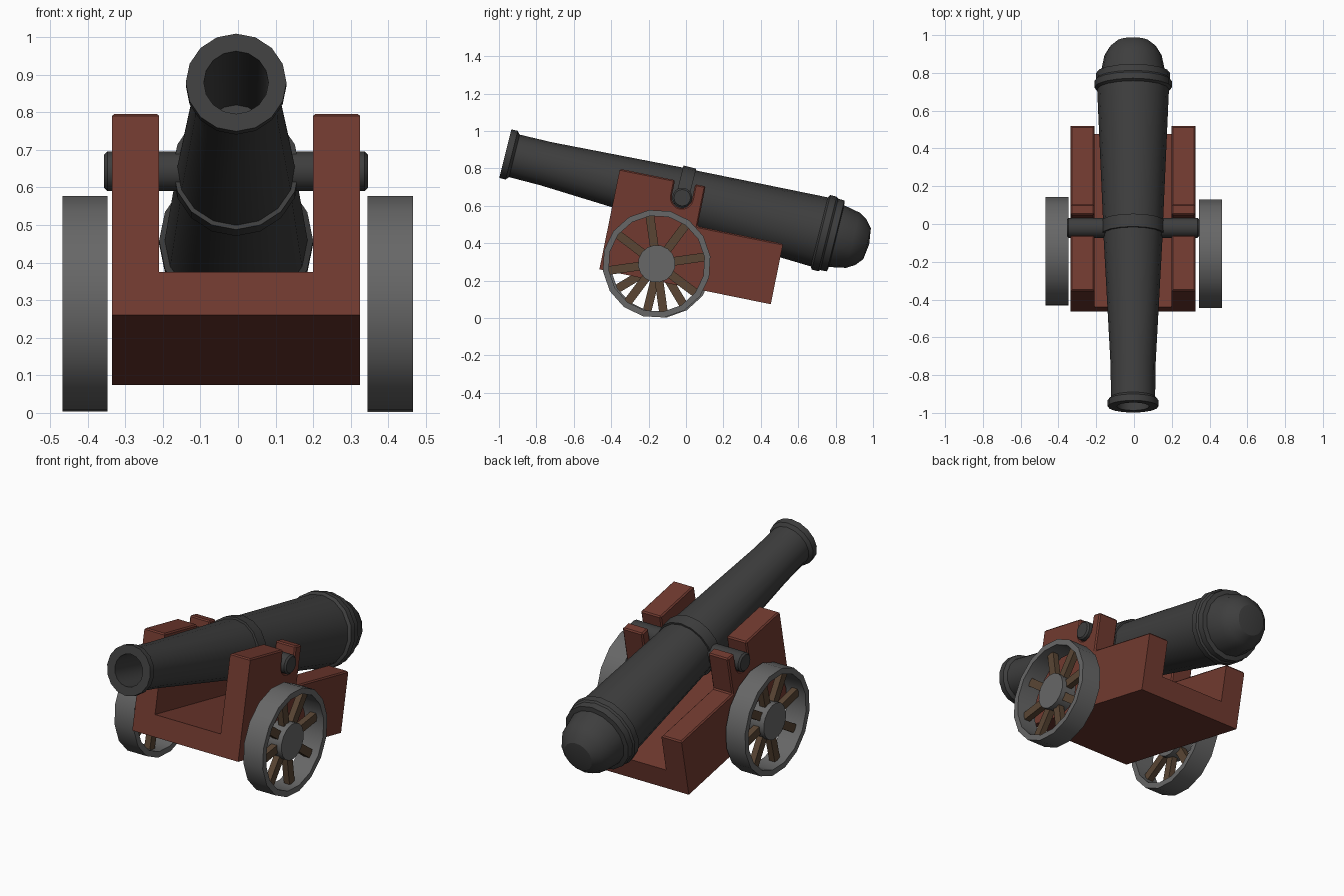
import bpy, bmesh
from math import radians, sin, cos, tau, pi
from mathutils import Matrix, Vector

default = bpy.data.objects.get("Cube")
if default:
    bpy.data.objects.remove(default, do_unlink=True)


def material(name, rgb):
    m = bpy.data.materials.new(name)
    m.use_nodes = True
    m.diffuse_color = (*rgb, 1)
    m.node_tree.nodes["Principled BSDF"].inputs["Base Color"].default_value = (*rgb, 1)
    return m


IRON = material("dark iron", (0.048, 0.048, 0.048))
STEEL = material("grey steel", (0.135, 0.135, 0.135))
RED_WOOD = material("red wood", (0.165, 0.042, 0.029))
BROWN_WOOD = material("brown wood", (0.10, 0.06, 0.034))
CX = -0.005  # centre line of barrel and carriage


def finish(name, bm, mat, matrix, smooth=False):
    bmesh.ops.recalc_face_normals(bm, faces=bm.faces)
    me = bpy.data.meshes.new(name)
    bm.to_mesh(me)
    bm.free()
    me.materials.append(mat)
    ob = bpy.data.objects.new(name, me)
    bpy.context.collection.objects.link(ob)
    ob.matrix_world = matrix
    if smooth:
        bpy.ops.object.select_all(action='DESELECT')
        ob.select_set(True)
        bpy.context.view_layer.objects.active = ob
        bpy.ops.object.shade_smooth_by_angle(angle=radians(30))
    return ob


def lathe(name, profile, mat, matrix, sides=16, closed=False):
    """Revolve (height, radius) points about local z."""
    bm = bmesh.new()
    rings = []
    for h, r in profile:
        count = sides if r > 0 else 1
        rings.append([bm.verts.new((r * cos(tau * j / sides), r * sin(tau * j / sides), h))
                      for j in range(count)])
    pairs = list(zip(rings, rings[1:]))
    if closed:
        pairs.append((rings[-1], rings[0]))
    for a, b in pairs:
        for j in range(sides):
            k = (j + 1) % sides
            corners = [a[j % len(a)], a[k % len(a)], b[k % len(b)], b[j % len(b)]]
            bm.faces.new(list(dict.fromkeys(corners)))
    return finish(name, bm, mat, matrix, True)


def extrude(name, outline, x0, x1, mat, matrix, bevel_above=None):
    """Extrude a (y, z) outline along x, softening edges above a height."""
    bm = bmesh.new()
    face = bm.faces.new([bm.verts.new((x0, y, z)) for y, z in outline])
    ext = bmesh.ops.extrude_face_region(bm, geom=[face])
    moved = [v for v in ext["geom"] if isinstance(v, bmesh.types.BMVert)]
    bmesh.ops.translate(bm, verts=moved, vec=(x1 - x0, 0, 0))
    bmesh.ops.recalc_face_normals(bm, faces=bm.faces)
    if bevel_above is not None:
        edges = [e for e in bm.edges if min(v.co.z for v in e.verts) > bevel_above
                 and e.calc_face_angle(0) > radians(60)]
        bmesh.ops.bevel(bm, geom=edges, offset=0.007, segments=1, affect='EDGES')
    return finish(name, bm, mat, matrix)


# Barrel: bore, muzzle ring, tapering tube, middle band, breech ring, rounded end
barrel_profile = [
    (-0.40, 0), (-0.40, 0.082), (-0.975, 0.086), (-0.975, 0.134), (-0.94, 0.134),
    (-0.925, 0.117), (-0.75, 0.119), (-0.035, 0.157), (-0.035, 0.169), (0.035, 0.169),
    (0.035, 0.159), (0.755, 0.19), (0.765, 0.205), (0.80, 0.205), (0.81, 0.197),
    (0.845, 0.195), (0.85, 0.17), (0.94, 0.152), (0.985, 0.125), (1.018, 0.085), (1.03, 0)]
pivot = Vector((CX, -0.02, 0.643))
lathe("barrel", barrel_profile, IRON,
      Matrix.Translation(pivot) @ Matrix.Rotation(radians(-104), 4, 'X'))

# Trunnion bar with softened ends
across = Matrix.Rotation(radians(90), 4, 'Y')
lathe("trunnion", [(-0.351, 0), (-0.351, 0.044), (-0.342, 0.053),
                   (0.342, 0.053), (0.351, 0.044), (0.351, 0)],
      IRON, Matrix.Translation(pivot) @ across)

# Carriage: tilted bed with two cheeks, each with a round-bottomed trunnion slot
tilt = Matrix.Translation((CX, -0.463, 0.26)) @ Matrix.Rotation(radians(-11.5), 4, 'X')
slot_y, slot_z, slot_r = 0.356, 0.463, 0.055
slot = [(slot_y + slot_r * cos(pi * i / 8), slot_z - slot_r * sin(pi * i / 8)) for i in range(9)]
cheek = ([(0, 0), (0.935, 0), (0.935, 0.33), (0.468, 0.33), (0.468, 0.548),
          (slot_y + slot_r, 0.548)] + slot + [(slot_y - slot_r, 0.548), (0, 0.548)])
for side, x in (("left", 0.2045), ("right", -0.33)):
    extrude(side + "_cheek", cheek, x, x + 0.1255, RED_WOOD, tilt, 0.2)
extrude("bed", [(0, 0), (0.935, 0), (0.935, 0.117), (0, 0.117)],
        -0.2045, 0.2045, RED_WOOD, tilt)


# Wheels: rim hoop, hub and eight spokes
def wheel(side, x, y, turn):
    place = Matrix.Translation((x, y, 0.29))
    spin = place @ Matrix.Rotation(turn, 4, 'X')
    lathe(side + "_wheel_rim", [(-0.06, 0.29), (0.06, 0.29), (0.06, 0.258), (-0.06, 0.258)],
          STEEL, spin @ across, closed=True)
    lathe(side + "_wheel_hub", [(-0.045, 0), (-0.045, 0.1), (0.045, 0.1), (0.045, 0)],
          STEEL, spin @ across)
    bm = bmesh.new()
    for i in range(8):
        m = (Matrix.Rotation(tau * i / 8, 4, 'X') @ Matrix.Translation((0, 0, 0.175))
             @ Matrix.Diagonal((0.035, 0.046, 0.18, 1)))
        bmesh.ops.create_cube(bm, size=1, matrix=m)
    finish(side + "_wheel_spokes", bm, BROWN_WOOD, spin)


wheel("left", 0.405, -0.157, radians(8))
wheel("right", -0.4075, -0.145, radians(-14))
